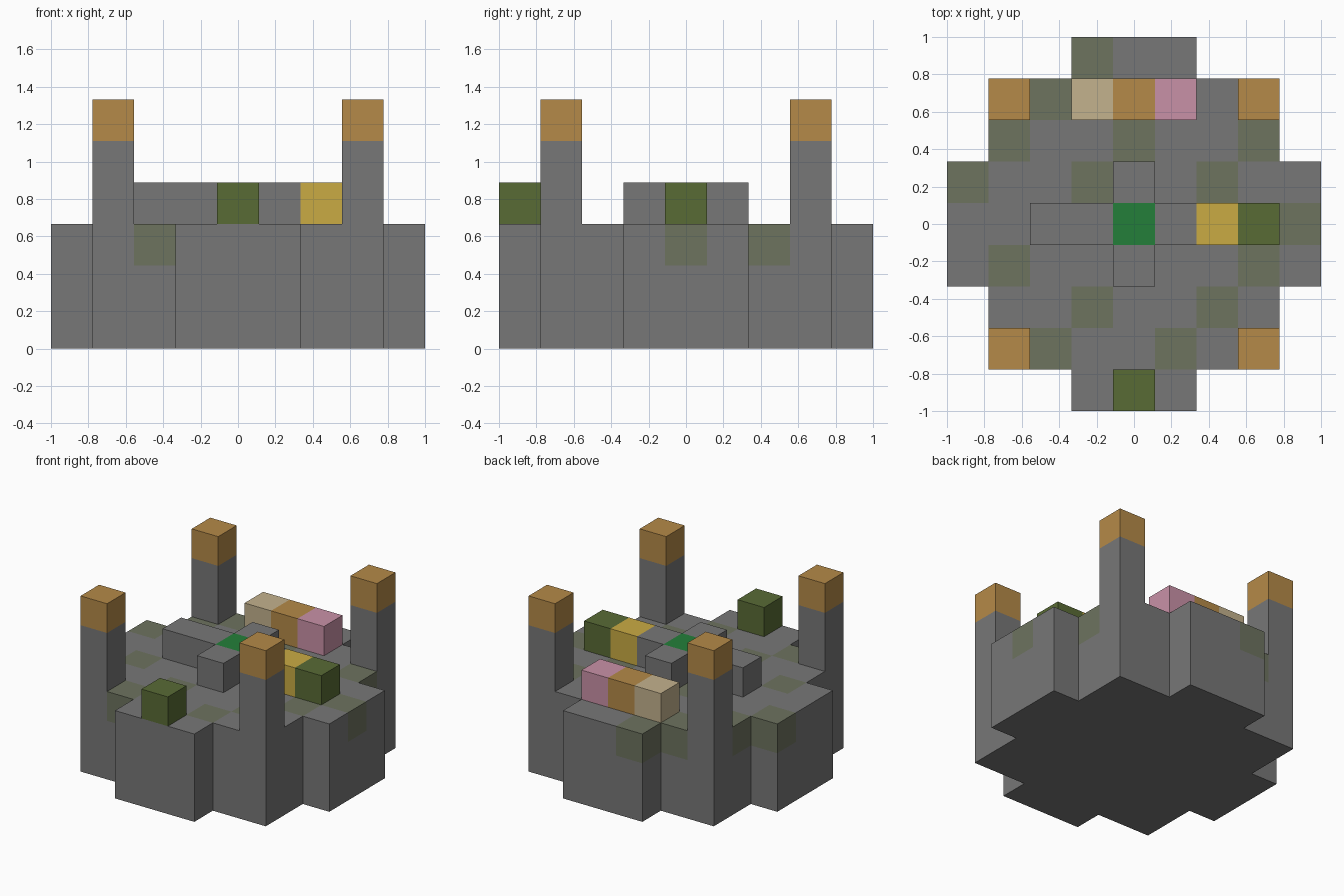
import bpy, bmesh
from mathutils import Vector

U = 2 / 9  # edge of one block

if "Cube" in bpy.data.objects:
    bpy.data.objects.remove(bpy.data.objects["Cube"], do_unlink=True)


def make_material(name, r, g, b):
    rgb = [((c / 255 + 0.055) / 1.055) ** 2.4 for c in (r, g, b)]
    mat = bpy.data.materials.new(name)
    mat.use_nodes = True
    mat.diffuse_color = (*rgb, 1)
    mat.node_tree.nodes["Principled BSDF"].inputs["Base Color"].default_value = (*rgb, 1)
    return mat


STONE = make_material("stone grey", 119, 119, 119)
MOSSY = make_material("mossy stone", 109, 115, 95)
MOSS = make_material("moss green", 89, 107, 53)
WOOD = make_material("warm brown", 181, 138, 72)
SAND = make_material("pale tan", 196, 178, 141)
PINK = make_material("dusty pink", 201, 145, 167)
GOLD = make_material("golden yellow", 202, 171, 68)
EMERALD = make_material("emerald green", 35, 127, 58)


def build_blocks(name, cells, materials, rule=lambda cell: 0):
    """Skin a set of (x, y, level) blocks, leaving out the faces between them."""
    cells = set(cells)
    bm = bmesh.new()
    for cell in cells:
        centre = Vector((cell[0], cell[1], cell[2] + 0.5))
        for axis in range(3):
            for sign in (-1, 1):
                step = Vector((0, 0, 0))
                step[axis] = sign
                if tuple(int(c + s) for c, s in zip(cell, step)) in cells:
                    continue
                side = Vector((0, 0, 0))
                side[(axis + 1) % 3] = 0.5
                up = step.cross(side)
                mid = centre + step / 2
                corners = (mid - side - up, mid + side - up, mid + side + up, mid - side + up)
                face = bm.faces.new([bm.verts.new(c * U) for c in corners])
                face.material_index = rule(cell)
    bmesh.ops.remove_doubles(bm, verts=bm.verts, dist=0.001)
    bmesh.ops.recalc_face_normals(bm, faces=bm.faces)
    mesh = bpy.data.meshes.new(name)
    bm.to_mesh(mesh)
    bm.free()
    for mat in materials:
        mesh.materials.append(mat)
    obj = bpy.data.objects.new(name, mesh)
    bpy.context.collection.objects.link(obj)
    return obj


# Stepped platform: a square with a short arm on each side
span = range(-4, 5)
footprint = [(x, y) for x in span for y in span
             if max(abs(x), abs(y)) < 4 or min(abs(x), abs(y)) < 2]


def mossy_top(cell):
    # Diagonal moss patches on the top layer only
    x, y, level = cell
    return int(level == 2 and (x - y) % 3 == 1 and (x, y) != (0, -4))


build_blocks("platform", [(x, y, z) for x, y in footprint for z in range(3)],
             [STONE, MOSSY], mossy_top)

# Corner posts with wooden caps
for x, side in ((-3, "right"), (3, "left")):
    for y, end in ((-3, "front"), (3, "back")):
        build_blocks(f"{end}_{side}_post", [(x, y, 3), (x, y, 4)], [STONE])
        build_blocks(f"{end}_{side}_post_cap", [(x, y, 5)], [WOOD])

# Raised stone cross around the centre block
build_blocks("stone_ridge", [(-2, 0, 3), (-1, 0, 3)], [STONE])
build_blocks("stone_link", [(1, 0, 3)], [STONE])
build_blocks("front_stone_block", [(0, -1, 3)], [STONE])
build_blocks("back_stone_block", [(0, 1, 3)], [STONE])

# Single coloured blocks standing on the platform
for name, x, y, mat in (
    ("centre_gem_block", 0, 0, EMERALD),
    ("gold_block", 2, 0, GOLD),
    ("left_moss_block", 3, 0, MOSS),
    ("front_moss_block", 0, -4, MOSS),
    ("back_sand_block", -1, 3, SAND),
    ("back_wood_block", 0, 3, WOOD),
    ("back_pink_block", 1, 3, PINK),
):
    build_blocks(name, [(x, y, 3)], [mat])
